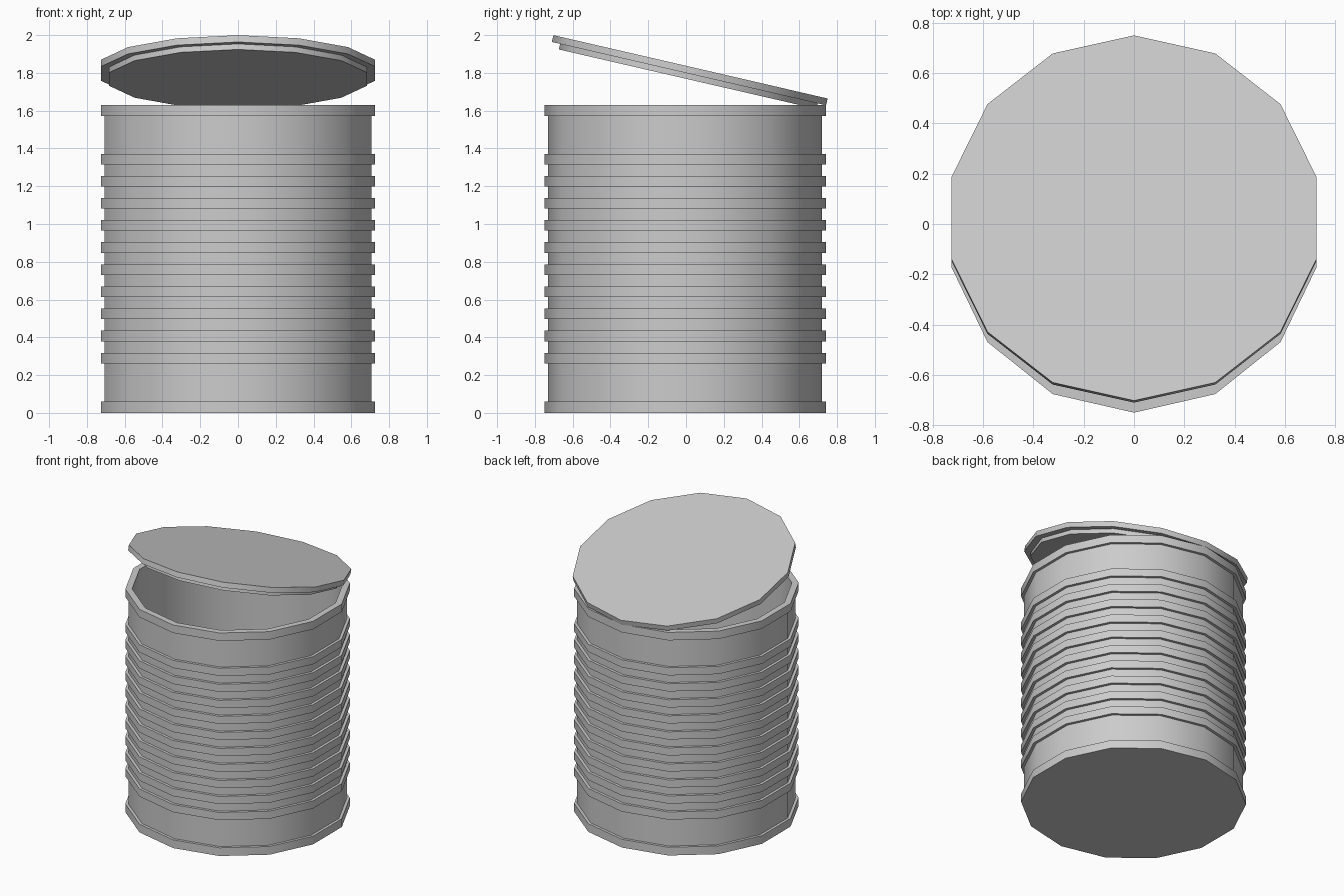
import bpy, bmesh, math

if "Cube" in bpy.data.objects:
    bpy.data.objects.remove(bpy.data.objects["Cube"])

SIDES = 14
RIM, WALL, INNER = 0.745, 0.725, 0.70


def lathe(name, profile, location=(0, 0, 0), tilt=0.0):
    """Revolve (radius, z) points; radius 0 at either end closes to a flat cap."""
    bm = bmesh.new()
    rings = []
    for r, z in profile:
        rings.append([bm.verts.new((r * math.sin(2 * math.pi * i / SIDES),
                                    -r * math.cos(2 * math.pi * i / SIDES), z))
                      for i in range(SIDES)])
    for a, b in zip(rings, rings[1:]):
        for i in range(SIDES):
            j = (i + 1) % SIDES
            bm.faces.new((a[i], a[j], b[j], b[i]))
    bm.faces.new(rings[0])
    bm.faces.new(rings[-1])
    bmesh.ops.recalc_face_normals(bm, faces=bm.faces)
    mesh = bpy.data.meshes.new(name)
    bm.to_mesh(mesh)
    bm.free()
    obj = bpy.data.objects.new(name, mesh)
    bpy.context.collection.objects.link(obj)
    obj.location = location
    obj.rotation_euler.x = tilt
    bpy.ops.object.select_all(action='DESELECT')
    obj.select_set(True)
    bpy.context.view_layer.objects.active = obj
    bpy.ops.object.shade_smooth_by_angle(angle=math.radians(30))
    return obj


# Can body: bottom rim, ten raised ribs, top rim, hollow inside
bands = [(0.0, 0.06)]
bands += [(0.262 + 0.1171 * i, 0.318 + 0.1171 * i) for i in range(10)]
bands += [(1.572, 1.63)]
profile = []
for low, high in bands:
    if low > 0:
        profile.append((WALL, low))
    profile += [(RIM, low), (RIM, high)]
    if high < 1.63:
        profile.append((WALL, high))
profile += [(INNER, 1.63), (INNER, 0.04)]
lathe("can_body", profile, location=(0, -0.005, 0))

# Open lid: wide disc with a smaller plug beneath, tilted up at the front
lathe("lid", [(INNER, -0.067), (INNER, -0.037), (RIM, -0.037), (RIM, 0)],
      location=(0, 0.024, 1.832), tilt=math.radians(-13))
